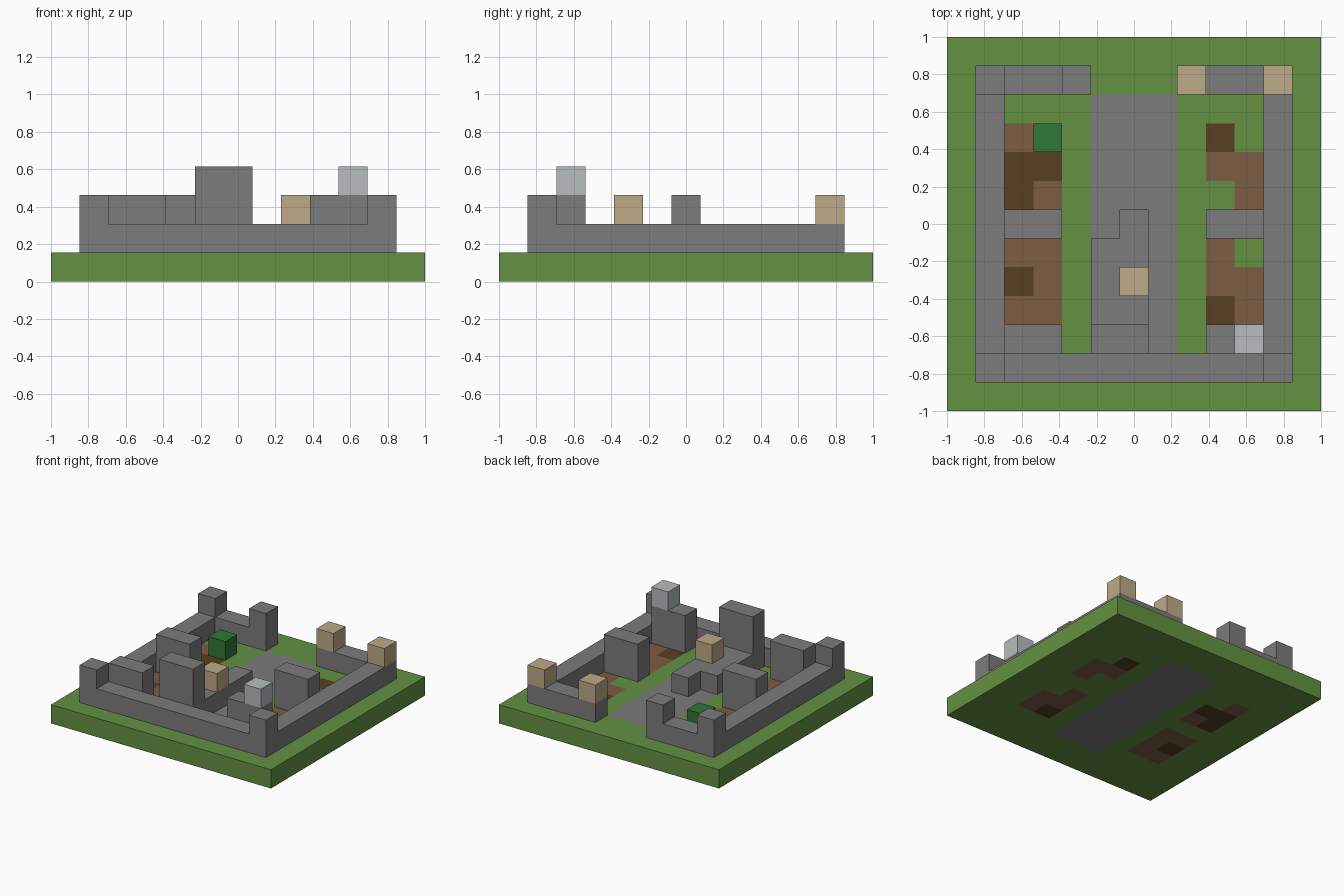
import bpy, bmesh
from math import radians

if "Cube" in bpy.data.objects:
    bpy.data.objects.remove(bpy.data.objects["Cube"])

N = 13            # cells along each side
C = 2 / N         # size of one cell


def material(name, r, g, b):
    lin = [((v / 255 + 0.055) / 1.055) ** 2.4 for v in (r, g, b)] + [1]
    m = bpy.data.materials.new(name)
    m.use_nodes = True
    m.diffuse_color = lin
    m.node_tree.nodes["Principled BSDF"].inputs["Base Color"].default_value = lin
    return m


GRASS = material("grass_green", 99, 145, 66)
STONE = material("stone_grey", 124, 124, 124)
SAND = material("sand_tan", 189, 170, 135)
SOIL = material("soil_brown", 125, 93, 68)
DARK_SOIL = material("dark_soil", 88, 64, 34)
PALE = material("pale_grey", 183, 188, 188)
BUSH = material("bush_green", 46, 120, 55)


def cells(*rects):
    """Cells covered by rectangles given as first and last column, first and last row."""
    return {(i, j) for a, b, c, d in rects
            for i in range(a, b + 1) for j in range(c, d + 1)}


def blocks(name, footprint, bottom, top, mats, paint=None):
    """Extrude a footprint of cells between two levels; paint picks a slot per cell."""
    bm = bmesh.new()
    for i, j in sorted(footprint):
        corners = [(i, j), (i, j + 1), (i + 1, j + 1), (i + 1, j)]
        bm.faces.new([bm.verts.new((x * C - 1, y * C - 1, bottom * C)) for x, y in corners])
    bmesh.ops.remove_doubles(bm, verts=bm.verts, dist=C / 100)
    ext = bmesh.ops.extrude_face_region(bm, geom=bm.faces[:], use_keep_orig=True)
    raised = [v for v in ext["geom"] if isinstance(v, bmesh.types.BMVert)]
    bmesh.ops.translate(bm, verts=raised, vec=(0, 0, (top - bottom) * C))
    bmesh.ops.recalc_face_normals(bm, faces=bm.faces)
    if paint:
        for f in bm.faces:
            if abs(f.normal.z) > 0.5:
                p = f.calc_center_median()
                f.material_index = paint((int((p.x + 1) / C), int((p.y + 1) / C)))
    bmesh.ops.dissolve_limit(bm, angle_limit=radians(1), verts=bm.verts,
                             edges=bm.edges, delimit={"MATERIAL"})
    mesh = bpy.data.meshes.new(name)
    bm.to_mesh(mesh)
    bm.free()
    for m in mats:
        mesh.materials.append(m)
    obj = bpy.data.objects.new(name, mesh)
    bpy.context.collection.objects.link(obj)
    return obj


# Ground slab with path and garden beds running through it
path = cells((5, 7, 2, 10))
dark = cells((2, 3, 8, 8), (2, 2, 7, 7), (2, 2, 4, 4), (9, 9, 9, 9), (9, 9, 3, 3))
beds = cells((2, 3, 7, 8), (2, 2, 9, 9), (2, 3, 3, 5),
             (9, 10, 8, 8), (10, 10, 7, 7), (9, 10, 3, 4), (9, 9, 5, 5))


def ground_colour(cell):
    return 1 if cell in path else 3 if cell in dark else 2 if cell in beds else 0


blocks("ground", cells((0, 12, 0, 12)), 0, 1, [GRASS, STONE, SOIL, DARK_SOIL], ground_colour)

# Outer wall, open at the back
blocks("outer_wall", cells((1, 11, 1, 1), (1, 1, 1, 11), (11, 11, 1, 11),
                           (1, 4, 11, 11), (8, 11, 11, 11)), 1, 2, [STONE])

# Posts on top of the wall
posts = {"front_right_post": (1, 1, STONE), "front_left_post": (11, 1, STONE),
         "back_right_post": (1, 11, STONE), "right_gate_post": (4, 11, STONE),
         "left_gate_post": (8, 11, SAND), "back_left_post": (11, 11, SAND)}
for name, (i, j, mat) in posts.items():
    blocks(name, {(i, j)}, 2, 3, [mat])

# Inner walls projecting from both sides
for side, first in (("right", 2), ("left", 9)):
    for place, row in (("front", 2), ("middle", 6)):
        blocks(f"{place}_{side}_inner_wall", cells((first, first + 1, row, row)), 1, 3, [STONE])

# Central tower and the low stepped platform behind it
blocks("central_tower", cells((5, 6, 2, 2)), 1, 4, [STONE])
blocks("stepped_platform", cells((5, 6, 3, 5), (6, 6, 6, 6)), 1, 2, [STONE])

# Single accent blocks
blocks("platform_block", {(6, 4)}, 2, 3, [SAND])
blocks("pale_block", {(10, 2)}, 3, 4, [PALE])
blocks("bush", {(3, 9)}, 1, 2, [BUSH])
